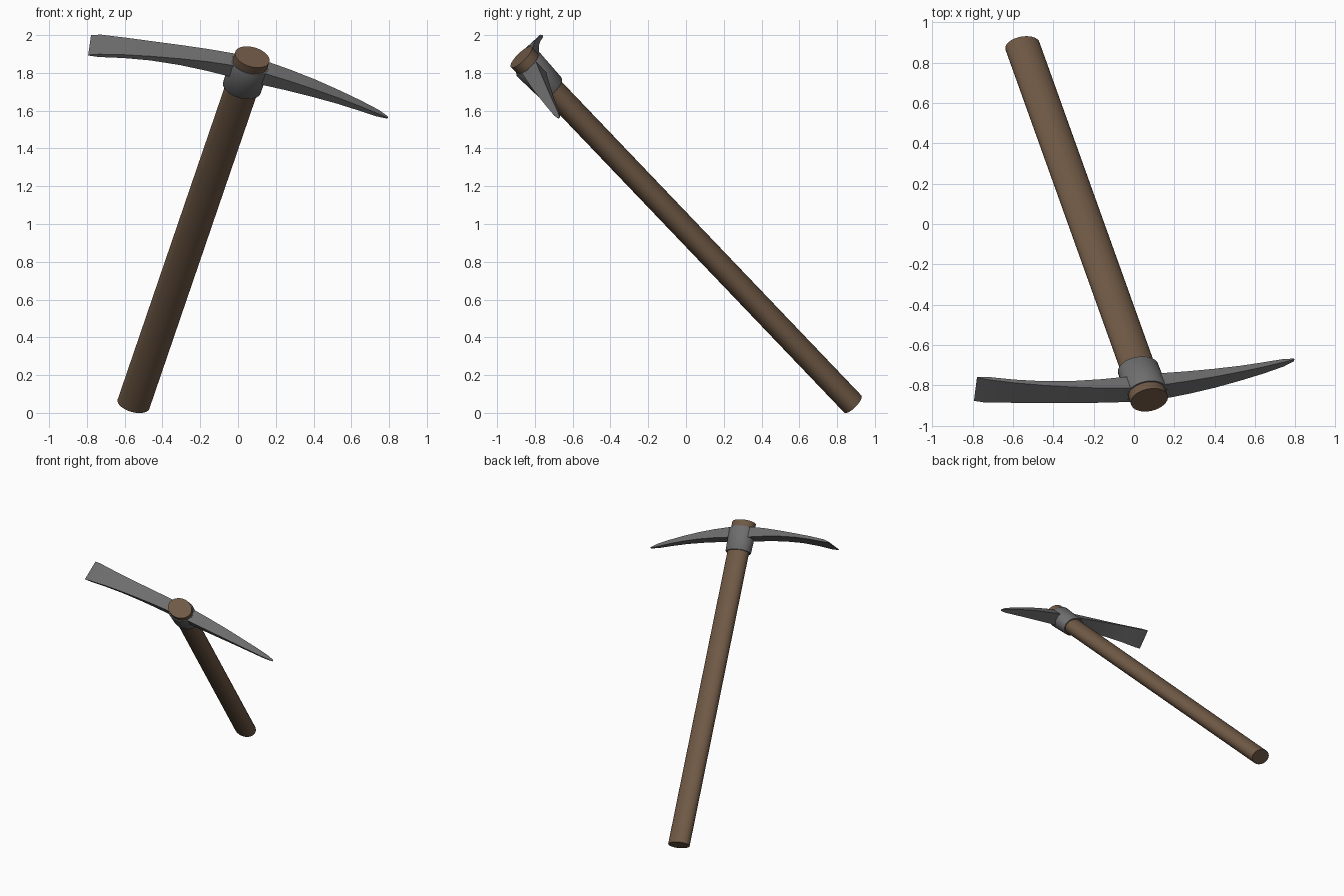
import bpy, bmesh, math
from mathutils import Matrix, Vector

default = bpy.data.objects.get("Cube")
if default:
    bpy.data.objects.remove(default, do_unlink=True)


def material(name, color):
    mat = bpy.data.materials.new(name)
    mat.use_nodes = True
    mat.diffuse_color = (*color, 1)
    mat.node_tree.nodes["Principled BSDF"].inputs["Base Color"].default_value = (*color, 1)
    return mat


wood = material("brown wood", (0.16, 0.10, 0.06))
iron = material("grey iron", (0.155, 0.155, 0.157))

# Tool frame: local z runs up the handle, local x along the head
top = Vector((0.076, -0.872, 1.884))
bottom = Vector((-0.553, 0.883, 0.047))
axis = (top - bottom).normalized()
along = Vector((0.967, 0.092, -0.239))
along = (along - axis * along.dot(axis)).normalized()
side = axis.cross(along)
frame = Matrix.Translation(top) @ Matrix((along, side, axis)).transposed().to_4x4()
length = (top - bottom).length


def ellipse(z, rx, ry, sides=32):
    turns = [2 * math.pi * i / sides for i in range(sides)]
    return [Vector((rx * math.cos(t), ry * math.sin(t), z)) for t in turns]


def loft(name, rings, mat, angle):
    """Skin a row of equal rings and close both ends."""
    bm = bmesh.new()
    rows = [[bm.verts.new(p) for p in ring] for ring in rings]
    for a, b in zip(rows, rows[1:]):
        for i in range(len(a)):
            j = (i + 1) % len(a)
            bm.faces.new((a[i], a[j], b[j], b[i]))
    bm.faces.new(rows[0])
    bm.faces.new(rows[-1])
    bmesh.ops.recalc_face_normals(bm, faces=bm.faces)
    mesh = bpy.data.meshes.new(name)
    bm.to_mesh(mesh)
    bm.free()
    obj = bpy.data.objects.new(name, mesh)
    bpy.context.collection.objects.link(obj)
    obj.matrix_world = frame
    mesh.materials.append(mat)
    bpy.ops.object.select_all(action="DESELECT")
    obj.select_set(True)
    bpy.context.view_layer.objects.active = obj
    bpy.ops.object.shade_smooth_by_angle(angle=math.radians(angle))
    return obj


# Oval handle, slightly flared where it holds the head
loft("handle", [ellipse(-length, 0.088, 0.064), ellipse(-0.26, 0.088, 0.064),
                ellipse(-0.05, 0.095, 0.076), ellipse(0, 0.095, 0.077)], wood, 35)

# Collar around the handle
loft("collar", [ellipse(-0.24, 0.098, 0.074), ellipse(-0.232, 0.104, 0.079),
                ellipse(-0.06, 0.107, 0.087), ellipse(-0.05, 0.102, 0.082)], iron, 50)


def blade_ring(x, half_width, half_thick):
    z = -0.09 - 0.155 * x * x
    tilt = Vector((0.31 * x, 0, 1)).normalized() * half_thick
    mid = Vector((x, 0, z))
    across = Vector((0, half_width, 0))
    return [mid - across - tilt, mid + across - tilt, mid + across + tilt, mid - across + tilt]


# Flat cutting blade: distance along the head, half width, half thickness
adze = [(0, .047, .043), (-.1, .047, .041), (-.22, .049, .033), (-.36, .053, .023),
        (-.52, .059, .015), (-.66, .067, .012), (-.79, .077, .010), (-.842, .079, .002)]
loft("flat_blade", [blade_ring(*s) for s in adze], iron, 30)

# Pointed spike
spike = [(0, .048, .043), (.1, .048, .041), (.22, .044, .035), (.36, .038, .028),
         (.5, .030, .021), (.62, .023, .016), (.73, .015, .011), (.788, .006, .003)]
loft("spike", [blade_ring(*s) for s in spike], iron, 30)
